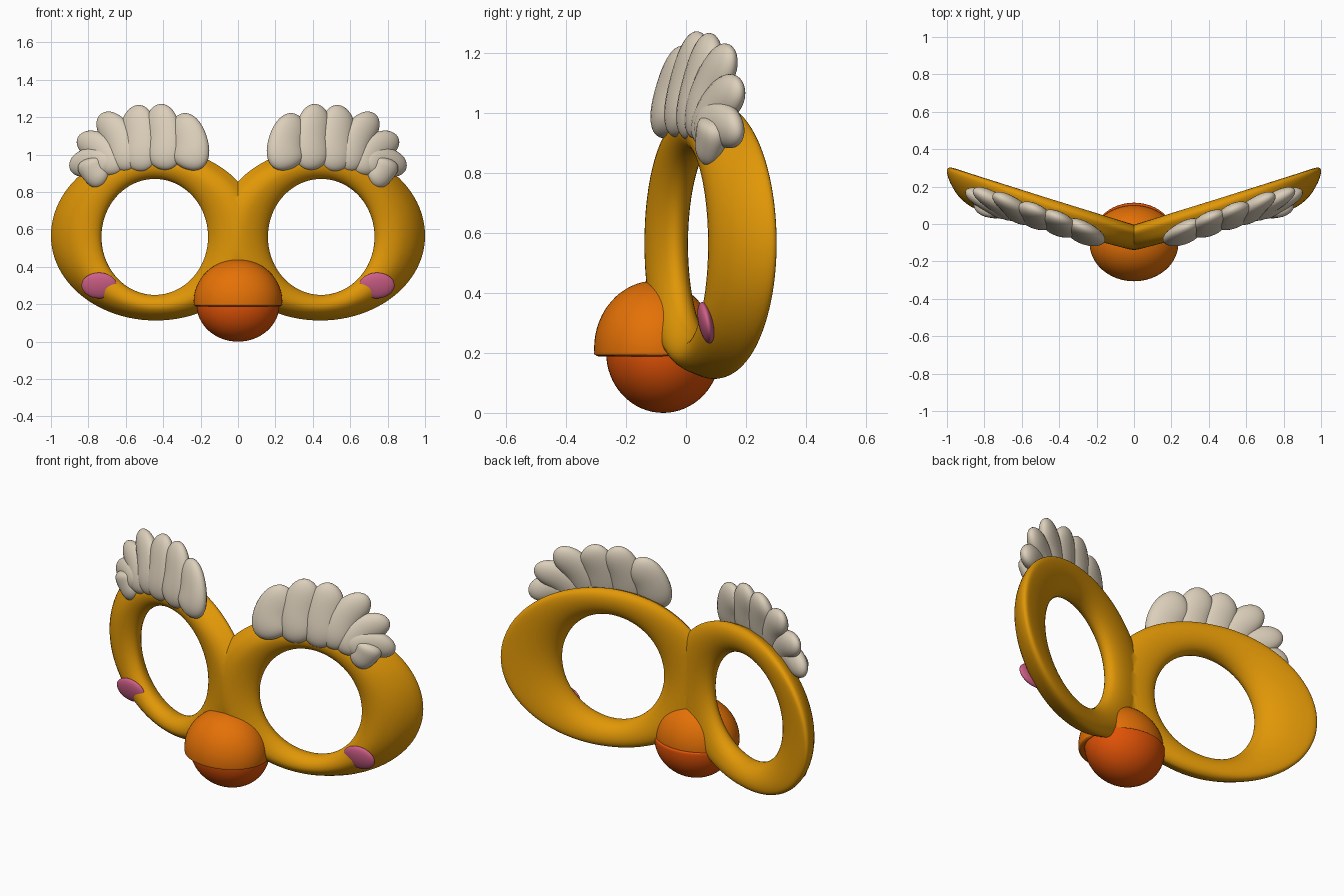
import bpy, bmesh, math
from mathutils import Vector, Matrix

cube = bpy.data.objects.get("Cube")
if cube:
    bpy.data.objects.remove(cube, do_unlink=True)

SLOPE = 0.31  # backward sweep of each half


def material(name, rgb):
    m = bpy.data.materials.new(name)
    m.use_nodes = True
    m.diffuse_color = (*rgb, 1)
    m.node_tree.nodes["Principled BSDF"].inputs["Base Color"].default_value = (*rgb, 1)
    return m


golden = material("golden_yellow", (0.75, 0.31, 0.002))
orange = material("orange", (0.78, 0.165, 0.002))
red_orange = material("red_orange", (0.75, 0.085, 0.002))
cream = material("cream", (0.71, 0.62, 0.49))
pink = material("pink", (0.62, 0.115, 0.24))


def finish(bm, name, mat, mirror=False):
    bmesh.ops.recalc_face_normals(bm, faces=bm.faces)
    me = bpy.data.meshes.new(name)
    bm.to_mesh(me)
    bm.free()
    me.materials.append(mat)
    ob = bpy.data.objects.new(name, me)
    bpy.context.collection.objects.link(ob)
    bpy.ops.object.select_all(action="DESELECT")
    ob.select_set(True)
    bpy.context.view_layer.objects.active = ob
    if mirror:
        mod = ob.modifiers.new("Mirror", "MIRROR")
        mod.use_clip = True
        bpy.ops.object.modifier_apply(modifier=mod.name)
    bpy.ops.object.shade_smooth_by_angle(angle=math.radians(40))
    return ob


def smooth_loop(points, steps):
    """Closed Catmull-Rom loop through the points."""
    pts, n, out = [Vector(p) for p in points], len(points), []
    for i in range(n):
        a, b, c, d = (pts[(i + k) % n] for k in (-1, 0, 1, 2))
        for s in range(steps):
            t = s / steps
            out.append(0.5 * (2 * b + (c - a) * t + (2 * a - 5 * b + 4 * c - d) * t * t
                              + (3 * b - a - 3 * c + d) * t ** 3))
    return out


# Mask frame: section (hole edge to rim, depth) swept between two ellipses
section = smooth_loop([(0, 0.6), (0.07, 0.34), (0.25, 0.15), (0.5, 0.04), (0.8, 0),
                       (0.96, 0.03), (1, 0.18), (0.94, 0.46), (0.77, 0.8),
                       (0.52, 1), (0.26, 0.98), (0.07, 0.82)], 3)
bm = bmesh.new()
loops = []
SEG = 96
for i in range(SEG):
    a = 2 * math.pi * i / SEG
    c, s = math.cos(a), math.sin(a)
    inner = Vector((0.445 + 0.285 * c, 0.56 + 0.31 * s))
    outer = Vector((0.44 + 0.56 * c, 0.565 + (0.47 if s > 0 else 0.452) * s))
    thick = 0.16 + 0.018 * c
    ring = []
    for u, d in section:
        p = inner.lerp(outer, u)
        # the back of the rim is rounder away from the outer side
        d += max(0, 0.5 - d) * 0.35 * u ** 6 * (1 - max(c, 0))
        ring.append(bm.verts.new((p.x, SLOPE * p.x - thick * d, p.y)))
    loops.append(ring)
n = len(section)
for i in range(SEG):
    for j in range(n):
        A, B = loops[i], loops[(i + 1) % SEG]
        bm.faces.new((A[j], A[(j + 1) % n], B[(j + 1) % n], B[j]))
bmesh.ops.bisect_plane(bm, geom=bm.verts[:] + bm.edges[:] + bm.faces[:],
                       plane_co=(0, 0, 0), plane_no=(1, 0, 0), clear_inner=True)
finish(bm, "mask_frame", golden, mirror=True)


def ball(scale, loc, turn=0.0, tip=0.0):
    bm = bmesh.new()
    bmesh.ops.create_uvsphere(bm, u_segments=48, v_segments=32, radius=1)
    bm.transform(Matrix.Translation(loc) @ Matrix.Rotation(turn, 4, "Z")
                 @ Matrix.Rotation(tip, 4, "X") @ Matrix.Diagonal((*scale, 1)))
    return bm


def slice_z(bm, z, keep_above, lip):
    """Cut flat at height z, close the cut and round its lip."""
    geom = bm.verts[:] + bm.edges[:] + bm.faces[:]
    cut = bmesh.ops.bisect_plane(bm, geom=geom, plane_co=(0, 0, z), plane_no=(0, 0, 1),
                                 clear_inner=keep_above, clear_outer=not keep_above)
    edges = [e for e in cut["geom_cut"] if isinstance(e, bmesh.types.BMEdge)]
    bmesh.ops.holes_fill(bm, edges=edges)
    bmesh.ops.bevel(bm, geom=edges, offset=lip, segments=3, profile=0.5, affect="EDGES")


# Beak: domed upper half over a smaller lower half
bm = ball((0.237, 0.203, 0.225), (0, -0.103, 0.215))
slice_z(bm, 0.188, True, 0.014)
finish(bm, "beak_upper", orange)
bm = ball((0.222, 0.19, 0.2), (0, -0.076, 0.2))
slice_z(bm, 0.215, False, 0.006)
finish(bm, "beak_lower", red_orange)

# Cheek spots
finish(ball((0.095, 0.024, 0.07), (0.742, 0.066, 0.30), 0.08, 0.2), "cheeks", pink, mirror=True)


def tuft(name, base, mid, tip, half_width, lean):
    """Rounded feather blob bent along a base-mid-tip path."""
    def spine(t):
        x, z = ((1 - t) ** 2 * Vector(base) + 2 * t * (1 - t) * Vector(mid)
                + t * t * Vector(tip))
        return Vector((x, SLOPE * x - 0.155 + lean * t, z))

    bm = bmesh.new()
    bmesh.ops.create_uvsphere(bm, u_segments=24, v_segments=24, radius=1)
    back = Vector((-SLOPE, 1, 0))
    for v in bm.verts:
        lx, ly, lz = v.co
        r = math.hypot(lx, ly)
        t = 0.5 + 0.5 * lz
        fullness = (1 - min(1, abs(lz)) ** 4) ** 0.5 / r if r > 1e-4 else 0
        along = (spine(min(1, t + 0.02)) - spine(max(0, t - 0.02))).normalized()
        depth = (back - along * along.dot(back)).normalized()
        across = along.cross(depth)
        w = half_width * (1.1 - 0.25 * t)
        v.co = spine(t) + fullness * (across * lx * w + depth * ly * (0.055 - 0.012 * t))
    finish(bm, name, cream, mirror=True)


# Brow tufts fanning from the nose outward
tufts = [
    ((0.27, 0.92), (0.22, 1.09), (0.34, 1.19), 0.105, 0.06),
    ((0.41, 0.92), (0.36, 1.12), (0.45, 1.255), 0.1, 0.07),
    ((0.53, 0.91), (0.50, 1.13), (0.57, 1.25), 0.1, 0.075),
    ((0.60, 0.91), (0.60, 1.13), (0.75, 1.19), 0.09, 0.08),
    ((0.66, 0.89), (0.69, 1.06), (0.86, 1.07), 0.085, 0.072),
    ((0.67, 0.92), (0.77, 1.01), (0.89, 0.91), 0.08, 0.055),
    ((0.80, 0.98), (0.78, 0.91), (0.71, 0.845), 0.076, 0.0),
]
for i, spec in enumerate(tufts):
    tuft(f"brow_tuft_{i + 1}", *spec)
